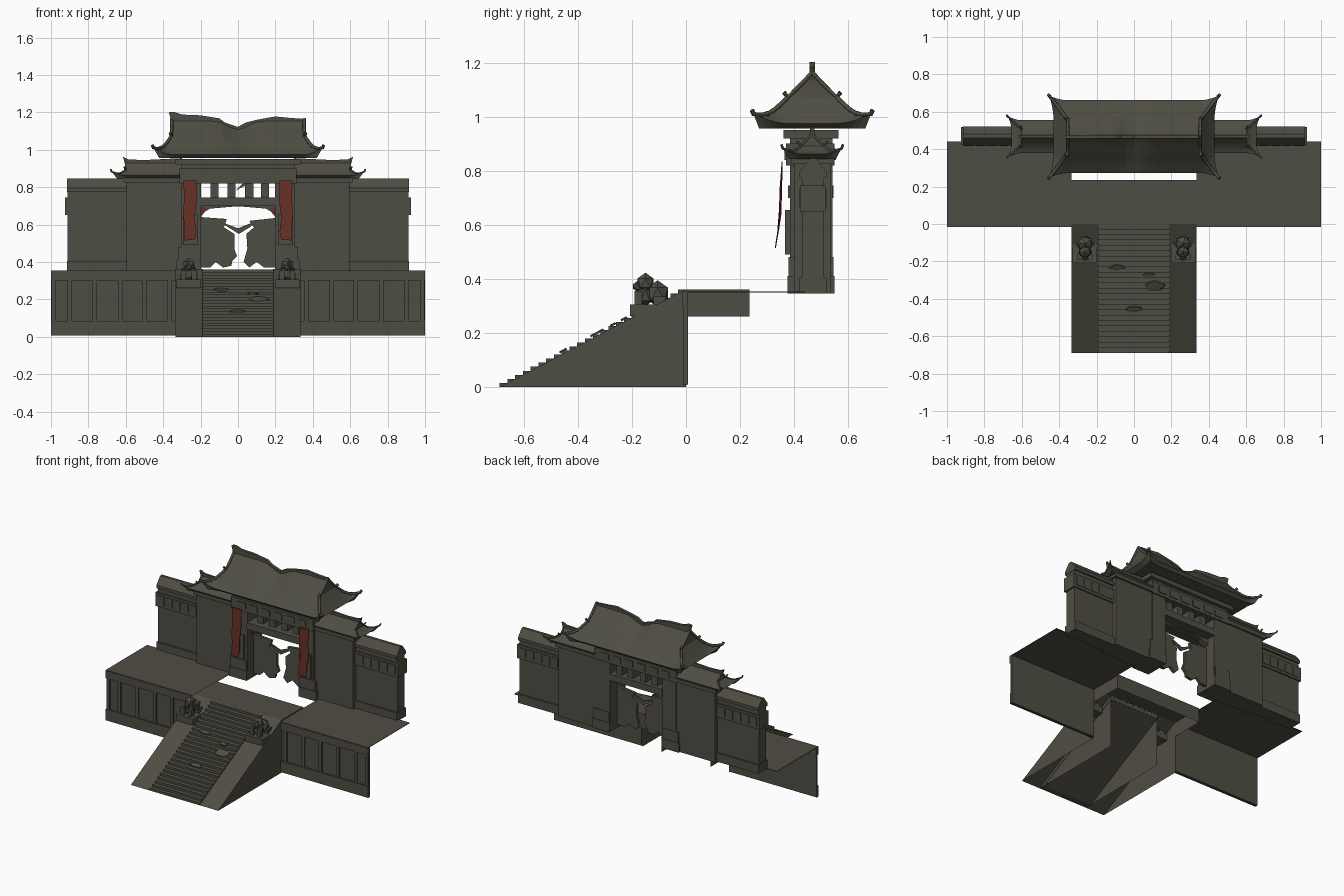
import bpy, bmesh, math, random
from mathutils import Vector, Matrix

if "Cube" in bpy.data.objects:
    bpy.data.objects.remove(bpy.data.objects["Cube"])

random.seed(4)


def material(name, rgb):
    m = bpy.data.materials.new(name)
    m.diffuse_color = (*rgb, 1)
    m.use_nodes = True
    m.node_tree.nodes["Principled BSDF"].inputs["Base Color"].default_value = m.diffuse_color
    return m


STONE = material("weathered_stone", (0.078, 0.075, 0.056))
RED = material("faded_red_cloth", (0.13, 0.027, 0.018))


def finish(name, bm, mat=STONE, mirror=False, fix=True):
    if fix:
        bmesh.ops.recalc_face_normals(bm, faces=bm.faces[:])
    me = bpy.data.meshes.new(name)
    bm.to_mesh(me)
    bm.free()
    me.materials.append(mat)
    ob = bpy.data.objects.new(name, me)
    bpy.context.collection.objects.link(ob)
    if mirror:
        ob.modifiers.new("mirror", 'MIRROR').use_mirror_merge = False
    return ob


def add_box(bm, x0, x1, y0, y1, z0, z1):
    m = Matrix.Translation(((x0 + x1) / 2, (y0 + y1) / 2, (z0 + z1) / 2)) @ Matrix.Diagonal((x1 - x0, y1 - y0, z1 - z0, 1))
    bmesh.ops.create_cube(bm, size=1, matrix=m)


def boxes(name, dims, mat=STONE, mirror=False):
    bm = bmesh.new()
    for d in dims:
        add_box(bm, *d)
    return finish(name, bm, mat, mirror)


def prism(name, pts, axis, a, b, mat=STONE, mirror=False, drop=None, shear=None):
    """Extrude a 2D outline along x (outline is y,z) or y (outline is x,z)."""
    bm = bmesh.new()
    put = (lambda p, t: (t, p[0], p[1])) if axis == 'x' else (lambda p, t: (p[0], t, p[1]))
    va = [bm.verts.new(put(p, a)) for p in pts]
    vb = [bm.verts.new(put(p, b)) for p in pts]
    n = len(pts)
    bm.faces.new(va)
    bm.faces.new(vb[::-1])
    for i in range(n):
        bm.faces.new((va[i], vb[i], vb[(i + 1) % n], va[(i + 1) % n]))
    bmesh.ops.recalc_face_normals(bm, faces=bm.faces[:])
    if drop:
        bmesh.ops.delete(bm, geom=[f for f in bm.faces if drop(f.normal)], context='FACES')
    if shear:
        for v in bm.verts:
            v.co.y += shear(v.co)
    return finish(name, bm, mat, mirror, fix=False)


def tube(name, paths, r):
    cu = bpy.data.curves.new(name, 'CURVE')
    cu.dimensions = '3D'
    cu.bevel_depth = r
    cu.bevel_resolution = 1
    cu.use_fill_caps = True
    for path in paths:
        sp = cu.splines.new('POLY')
        sp.points.add(len(path) - 1)
        for p, co in zip(sp.points, path):
            p.co = (*co, 1)
    cu.materials.append(STONE)
    ob = bpy.data.objects.new(name, cu)
    bpy.context.collection.objects.link(ob)
    ob.modifiers.new("mirror", 'MIRROR')


def hip_gable_roof(name, xin, gx, hx, hy, prof, lift, ext, dent=0.0, cy=0.467):
    """Mirrored hip-and-gable roof; prof lists (distance from ridge, z); the knee is prof[2]."""
    k, N = prof[2][0], 5

    def height(d):
        for (d0, z0), (d1, z1) in zip(prof, prof[1:]):
            if d <= d1 + 1e-6:
                return z0 + (z1 - z0) * (d - d0) / (d1 - d0)
        return prof[-1][1]

    def point(x, y):
        sy = abs(y)
        sx = 0 if x <= gx else k + (x - gx - .002) / (hx - gx - .002) * (hy - k)
        d = max(sx, sy)
        c = (max(0, sx - k) * max(0, sy - k) / (hy - k) ** 2) ** 2
        z = height(d) + lift * c - dent * math.exp(-(x / .07) ** 2) * (1 - d / hy)
        return (x + ext * c, cy + y + math.copysign(ext * c, y), z)

    half = [k * i / 3 for i in range(1, 3)] + [k + (hy - k) * i / N for i in range(N + 1)]
    ys = [-y for y in half[::-1]] + [0] + half
    xs = [xin + (gx - xin) * i / 9 for i in range(10)] + [gx + .002 + (hx - gx - .002) * i / N for i in range(N + 1)]
    bm = bmesh.new()
    g = [[bm.verts.new(point(x, y)) for y in ys] for x in xs]
    for i in range(len(xs) - 1):
        for j in range(len(ys) - 1):
            bm.faces.new((g[i][j], g[i + 1][j], g[i + 1][j + 1], g[i][j + 1]))
    # eave edge and flat underside
    rim = [row[0] for row in g] + g[-1][1:-1] + [row[-1] for row in g[::-1]]
    ze = prof[-1][1]
    low = [bm.verts.new((v.co.x - (.03 if v.co.x > gx else 0), v.co.y + (.02 if v.co.y < cy else -.02), ze - .018)) for v in rim]
    for i in range(len(rim) - 1):
        bm.faces.new((rim[i], low[i], low[i + 1], rim[i + 1]))
    bm.faces.new(low[::-1])
    finish(name, bm, mirror=True)
    # hip ridges with upturned tips, and gable ridges
    paths = []
    for s in (-1, 1):
        hip = [Vector(point(gx + .002 + (hx - gx - .002) * i / N, s * (k + (hy - k) * i / N))) for i in range(N + 1)]
        paths.append(hip + [hip[-1] + Vector((.006, s * .006, .014))])
        gab = [Vector(point(gx, s * k * i / 3)) for i in range(4)]
        paths.append(gab + [gab[-1] + Vector((.008, s * .014, .016))])
    tube(name + "_hips", paths, hy * .035 + .002)


# Stairway: stepped ramp, sloping side walls, landing
n = 24
steps = []
for i in range(n):
    y = -.69 + .69 * i / n
    steps += [(y, .36 * i / n), (y, .36 * (i + 1) / n)]
prism("stair_steps", steps + [(0, .36), (0, .335), (-.645, 0)], 'x', -.19, .19)
prism("stair_side_wall", [(-.69, 0), (0, .362), (0, 0)], 'x', .188, .333, mirror=True,
      drop=lambda nn: nn.z < -.9 or nn.y > .9)
prism("landing", [(0, .26), (0, .361), (.235, .361), (.235, .26)], 'x', -.333, .333,
      drop=lambda nn: nn.z < -.9 or nn.y < -.9)

# Broken patches on the steps
for px, py, w, h in ((-.09, -.23, .045, .014), (.11, -.33, .055, .03), (0, -.455, .045, .016), (.08, -.27, .03, .012)):
    bm = bmesh.new()
    slope = Matrix.Translation((px, py, (py + .69) * .5217 + .012)) @ Matrix.Rotation(math.atan(.5217), 4, 'X')
    bmesh.ops.create_cone(bm, cap_ends=True, segments=9, radius1=1, radius2=.9, depth=.008,
                          matrix=slope @ Matrix.Diagonal((w, h, 1, 1)))
    for v in bm.verts:
        v.co.x += random.uniform(-.008, .008)
    finish("broken_step_patch", bm)

# Terrace wings: thin deck and panelled retaining wall
boxes("terrace_deck", [(.333, 1, -.01, .44, .35, .354)], mirror=True)
boxes("terrace_wall", [(.333, 1, 0, .008, .01, .35), (.333, 1, -.015, .004, .3, .352), (.333, 1, -.012, .004, .008, .085)]
      + [(x - .012, x + .012, -.009, .004, .08, .305) for x in (.365, .5, .63, .765, .9, .985)], mirror=True)

# Guardian beasts on plinths
bm = bmesh.new()
add_box(bm, .198, .328, -.208, -.07, .262, .305)
for c, r in (((.262, -.105, .345), (.046, .045, .05)), ((.262, -.15, .385), (.036, .034, .038)),
             ((.262, -.18, .372), (.02, .018, .02)), ((.262, -.15, .34), (.04, .03, .045))):
    bmesh.ops.create_icosphere(bm, subdivisions=1, radius=1, matrix=Matrix.Translation(c) @ Matrix.Diagonal((*r, 1)))
for x in (.222, .278):
    add_box(bm, x, x + .026, -.19, -.162, .3, .355)
    add_box(bm, x - .006, x + .032, -.12, -.075, .3, .335)
finish("guardian_beast", bm, mirror=True)

# Outer walls: body, base, panelled band, sloped cap
boxes("outer_wall", [(.59, .912, .43, .51, .35, .79), (.59, .915, .42, .52, .345, .405), (.59, .924, .422, .518, .65, .745)], mirror=True)
boxes("outer_wall_panels", [(.612 + i * .061, .66 + i * .061, y, y + .005, .668, .73) for i in range(5) for y in (.418, .517)], mirror=True)
prism("outer_wall_cap", [(.42, .775), (.42, .795), (.45, .835), (.46, .846), (.48, .846), (.49, .835), (.52, .795), (.52, .775)],
      'x', .59, .915, mirror=True)

# Side piers with small roofs
boxes("side_pier", [(.29, .597, .4, .537, .345, .85), (.29, .612, .388, .55, .825, .85)], mirror=True)
hip_gable_roof("side_roof", .3, .6, .655, .088, [(0, .94), (.02, .915), (.042, .892), (.065, .873), (.088, .862)], .02, .02)
prism("side_ridge", [(.3, .925), (.3, .955), (.5, .945), (.585, .948), (.615, .962), (.605, .925)], 'y', .459, .475, mirror=True)

# Gate columns with bases
boxes("gate_column", [(.198, .305, .385, .542, .35, .93), (.198, .33, .376, .55, .345, .41), (.205, .322, .38, .546, .4, .48),
                      (.215, .295, .366, .39, .49, .655)], mirror=True)

# Lintels, upper beams and lattice posts
boxes("gate_beams", [(-.2, .2, .378, .545, .7, .745), (-.312, .312, .37, .55, .82, .9), (-.302, .302, .385, .54, .9, .925),
                     (-.335, .335, .36, .565, .92, .95)])
boxes("lattice_posts", [(x - .022, x + .022, .42, .52, .74, .825) for x in (-.125, -.035, .06, .145)])
boxes("beam_panels", [(x - .03, x + .03, y, y + .006, .84, .882) for x in (-.23, -.14, -.047, .047, .14, .23) for y in (.365, .549)])
prism("broken_lattice", [(-.015, .78), (.04, .835), (.065, .86), (.06, .82)], 'y', .4, .41)

# Broken door leaves and splintered arch
prism("left_door", [(-.2, .37), (-.2, .64), (-.06, .63), (-.075, .585), (-.02, .55), (-.02, .47), (-.005, .43), (-.03, .405),
                    (-.035, .38), (-.08, .37), (-.12, .4), (-.15, .37)], 'y', .45, .47)
prism("right_door", [(.2, .37), (.2, .635), (.06, .62), (.085, .585), (.045, .55), (.05, .47), (.03, .4), (.06, .37), (.1, .4), (.14, .37)],
      'y', .45, .47)
prism("door_splinter", [(-.08, .61), (0, .58), (.08, .612), (.07, .59), (.005, .55), (-.06, .59)], 'y', .455, .463)
prism("door_head", [(-.2, .705), (-.2, .655), (-.15, .685), (0, .698), (.15, .685), (.2, .655), (.2, .705)], 'y', .44, .48)

# Red banners and torn cloth
prism("red_banner", [(.222, .835), (.292, .835), (.288, .74), (.294, .65), (.285, .59), (.288, .515), (.23, .52), (.222, .56),
                     (.232, .64), (.22, .72)], 'y', .357, .361, RED, True,
      shear=lambda c: (c.z - .84) * .07 + .006 * math.sin(c.z * 22))
prism("torn_cloth", [(.2, .69), (.165, .69), (.18, .665), (.2, .64)], 'y', .432, .437, RED, True)

# Main roof and sagging broken ridge
hip_gable_roof("main_roof", 0, .355, .43, .195, [(0, 1.165), (.04, 1.12), (.09, 1.073), (.14, 1.022), (.195, .975)], .035, .022, dent=.05)
prism("main_ridge", [(-.35, 1.13), (-.37, 1.2), (-.345, 1.203), (-.3, 1.188), (-.2, 1.184), (-.1, 1.168), (-.07, 1.145), (0, 1.122),
                     (.04, 1.145), (.1, 1.16), (.2, 1.178), (.28, 1.17), (.345, 1.166), (.362, 1.15), (.35, 1.12), (.08, 1.12), (0, 1.1), (-.08, 1.12)],
      'y', .457, .477)
